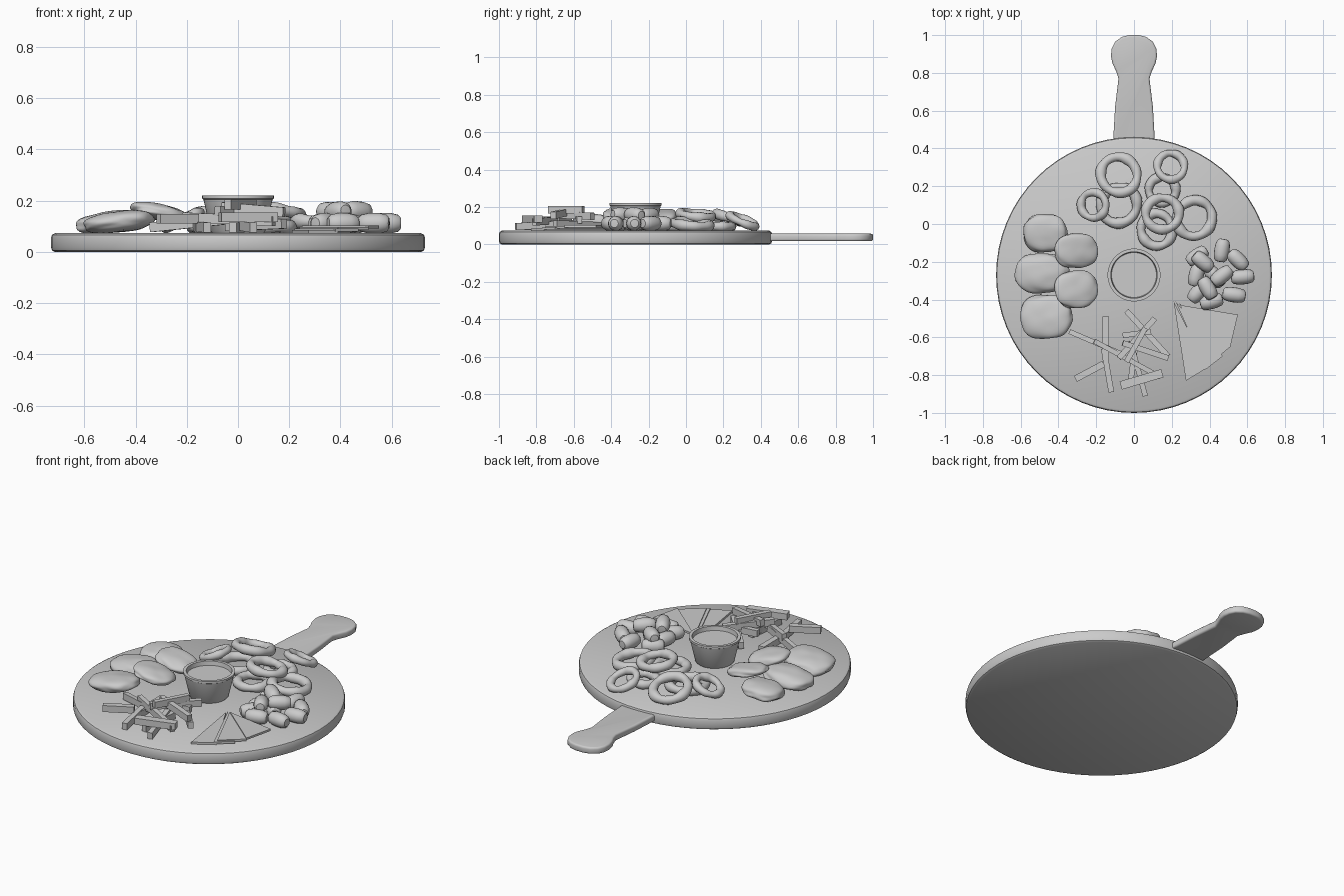
import bpy, bmesh, math, random
from mathutils import Vector, Matrix, Euler, noise

random.seed(4)
TOP = 0.073


def make(name, bm, loc=(0, 0, 0), rot=(0, 0, 0), smooth=35):
    bmesh.ops.recalc_face_normals(bm, faces=bm.faces)
    me = bpy.data.meshes.new(name)
    bm.to_mesh(me)
    bm.free()
    ob = bpy.data.objects.new(name, me)
    bpy.context.collection.objects.link(ob)
    ob.location, ob.rotation_euler = loc, rot
    bpy.ops.object.select_all(action='DESELECT')
    ob.select_set(True)
    bpy.context.view_layer.objects.active = ob
    if smooth:
        bpy.ops.object.shade_smooth_by_angle(angle=math.radians(smooth))
    return ob


def lathe(name, profile, loc, n=48):
    bm = bmesh.new()
    vs = [bm.verts.new((r, 0, z)) for r, z in profile]
    es = [bm.edges.new(p) for p in zip(vs, vs[1:])]
    bmesh.ops.spin(bm, geom=vs + es, cent=(0, 0, 0), axis=(0, 0, 1),
                   angle=math.tau, steps=n)
    bmesh.ops.remove_doubles(bm, verts=bm.verts, dist=1e-5)
    return make(name, bm, loc)


def prism(name, pts, z0, z1, bevel=0, loc=(0, 0, 0), rot=(0, 0, 0)):
    bm = bmesh.new()
    f = bm.faces.new([bm.verts.new((x, y, z0)) for x, y in pts])
    r = bmesh.ops.extrude_face_region(bm, geom=[f])
    bmesh.ops.translate(bm, vec=(0, 0, z1 - z0),
                        verts=[v for v in r['geom'] if isinstance(v, bmesh.types.BMVert)])
    if bevel:
        rim = [e for e in bm.edges if abs(e.verts[0].co.z - e.verts[1].co.z) < 1e-6]
        bmesh.ops.bevel(bm, geom=rim, offset=bevel, segments=3, profile=0.5, affect='EDGES')
    return make(name, bm, loc, rot, 35 if bevel else 0)


# Round serving board
lathe("board", [(0, 0), (0.715, 0), (0.726, 0.006), (0.73, 0.018), (0.73, 0.055),
                (0.726, 0.067), (0.715, TOP), (0, TOP)], (0, -0.27, 0), 64)

# Handle with a rounded paddle end
half = [(0.11, 0.43), (0.108, 0.48), (0.1, 0.62), (0.082, 0.77), (0.095, 0.81), (0.114, 0.85),
        (0.122, 0.89), (0.118, 0.93), (0.1, 0.965), (0.065, 0.99), (0.025, 1.0)]
prism("handle", half + [(-x, y) for x, y in reversed(half)], 0.017, 0.057, 0.011)

# Dip cup and its sauce
lathe("dip_cup", [(0, TOP), (0.1, TOP), (0.106, 0.08), (0.135, 0.205), (0.14, 0.208), (0.14, 0.22),
                  (0.123, 0.22), (0.12, 0.195), (0.1, 0.09), (0, 0.09)], (0, -0.27, 0))
lathe("dip_sauce", [(0, 0.196), (0.119, 0.196), (0.115, 0.18), (0, 0.18)], (0, -0.27, 0))


# Lumpy nuggets: x, y, z, half sizes, tilt
def nugget(i, x, y, z, rx, ry, rz, tx, ty):
    bm = bmesh.new()
    bmesh.ops.create_icosphere(bm, subdivisions=4, radius=1)
    for v in bm.verts:
        d = v.co.normalized()
        k = 1 + 0.09 * noise.noise(d * 1.8 + Vector((i * 7.3, 2.1, 5.7)))
        sq = (d.x ** 4 + d.y ** 4 + d.z ** 4) ** -0.1
        c = d * k * sq * 0.93
        v.co = (c.x * rx, c.y * ry, c.z * rz if c.z > 0 else c.z * rz * 0.75)
    make("nugget_%d" % i, bm, (x, y, z), (math.radians(tx), math.radians(ty), 0), 60)


for i, a in enumerate([(-0.47, -0.05, 0.11, 0.125, 0.11, 0.048, 3, -5),
                       (-0.49, -0.26, 0.112, 0.153, 0.112, 0.05, 0, -6),
                       (-0.465, -0.49, 0.112, 0.147, 0.125, 0.05, -3, -6),
                       (-0.305, -0.14, 0.148, 0.123, 0.098, 0.036, 4, 12),
                       (-0.305, -0.345, 0.15, 0.122, 0.107, 0.038, -4, 12)]):
    nugget(i, *a)


# Battered onion rings: x, y, z, ring radius, tube radius, tilt
def ring(i, x, y, z, R, r, tx, ty):
    bm = bmesh.new()
    n, m = 40, 14
    grid = []
    for a in range(n):
        u = math.tau * a / n
        s = r * (1 + 0.12 * math.sin(3 * u + i) + 0.06 * math.sin(7 * u))
        Ru = R * (1 + 0.03 * math.sin(2 * u + i * 2))
        grid.append([bm.verts.new(((Ru + s * math.cos(w)) * math.cos(u),
                                   (Ru + s * math.cos(w)) * math.sin(u), s * math.sin(w)))
                     for w in (math.tau * b / m for b in range(m))])
    for a in range(n):
        for b in range(m):
            p, q = grid[a], grid[(a + 1) % n]
            bm.faces.new((p[b], q[b], q[(b + 1) % m], p[(b + 1) % m]))
    make("onion_ring_%d" % i, bm, (x, y, z), (math.radians(tx), math.radians(ty), 0), 60)


for i, a in enumerate([(-0.08, 0.10, 0.099, 0.096, 0.026, 0, 0),
                       (0.15, 0.18, 0.096, 0.07, 0.023, 0, 0),
                       (0.12, -0.03, 0.098, 0.085, 0.025, 0, 0),
                       (0.32, 0.03, 0.108, 0.095, 0.026, -4, 6),
                       (-0.215, 0.10, 0.125, 0.07, 0.021, 0, -24),
                       (-0.08, 0.26, 0.134, 0.098, 0.026, -17, 0),
                       (0.195, 0.305, 0.126, 0.074, 0.021, -22, 10),
                       (0.15, 0.055, 0.156, 0.087, 0.025, -6, 7)]):
    ring(i, *a)


# Potato tots: x, y, z, heading, pitch
def tot(i, x, y, z, yaw, pitch):
    bm = bmesh.new()
    bmesh.ops.create_cube(bm, size=1)
    bmesh.ops.scale(bm, vec=(0.1, 0.056, 0.056), verts=bm.verts)
    ob = lathe("tot_%d" % i, [(0, -0.062), (0.022, -0.06), (0.033, -0.05), (0.039, -0.025),
                              (0.04, 0), (0.039, 0.025), (0.033, 0.05), (0.022, 0.06),
                              (0, 0.062)], (x, y, z), 16)
    bm.free()
    ob.rotation_euler = (0, math.radians(90 + pitch), math.radians(yaw))


for i, a in enumerate([(0.335, -0.17, 0.11, 35, 0), (0.465, -0.14, 0.112, 80, 0),
                       (0.55, -0.19, 0.112, -45, 0), (0.575, -0.28, 0.112, 5, 0),
                       (0.53, -0.375, 0.112, -8, 0), (0.41, -0.41, 0.112, 15, 0),
                       (0.33, -0.27, 0.112, 75, 0), (0.43, -0.28, 0.112, -50, 0),
                       (0.34, -0.36, 0.112, 50, 0), (0.465, -0.275, 0.158, 38, 3),
                       (0.365, -0.20, 0.155, -40, 4), (0.39, -0.34, 0.157, -60, -4)]):
    tot(i, *a)

# Fanned flat wedges, each leaning on the last
wedges = [((0.25, -0.43), (0.55, -0.48), (0.51, -0.65)),
          ((0.24, -0.42), (0.51, -0.65), (0.39, -0.75)),
          ((0.22, -0.41), (0.47, -0.70), (0.38, -0.77)),
          ((0.21, -0.41), (0.39, -0.76), (0.275, -0.83))]
for i, tri in enumerate(wedges):
    z = TOP + 0.006 * (len(wedges) - 1 - i)
    prism("wedge_%d" % i, tri, z, z + 0.012)

# Fries: start x, y, z to end x, y, z, then width
fries = [(-0.15, -0.49, 0.095, -0.15, -0.72, 0.095, 0.034), (-0.34, -0.57, 0.096, -0.06, -0.69, 0.125, 0.026),
         (-0.21, -0.62, 0.135, 0.14, -0.81, 0.12, 0.026), (-0.31, -0.82, 0.13, -0.16, -0.74, 0.13, 0.035),
         (-0.12, -0.89, 0.095, -0.16, -0.66, 0.1, 0.03), (-0.07, -0.855, 0.135, 0.15, -0.79, 0.135, 0.045),
         (-0.04, -0.46, 0.1, 0.18, -0.70, 0.11, 0.03), (0.11, -0.50, 0.15, -0.08, -0.71, 0.16, 0.03),
         (-0.06, -0.63, 0.175, 0.18, -0.71, 0.155, 0.03), (0.01, -0.62, 0.095, -0.02, -0.85, 0.095, 0.03),
         (-0.02, -0.62, 0.11, 0.06, -0.91, 0.095, 0.028), (0.06, -0.55, 0.185, -0.04, -0.73, 0.185, 0.028),
         (-0.06, -0.59, 0.13, 0.09, -0.57, 0.13, 0.028)]
for i, f in enumerate(fries):
    a, b, w = Vector(f[:3]), Vector(f[3:6]), f[6]
    d = b - a
    bm = bmesh.new()
    bmesh.ops.create_cube(bm, size=1)
    bmesh.ops.scale(bm, vec=(d.length, w, 0.038), verts=bm.verts)
    pitch = -math.atan2(d.z, math.hypot(d.x, d.y))
    make("fry_%d" % i, bm, (a + b) / 2, (0, pitch, math.atan2(d.y, d.x)), 0)
